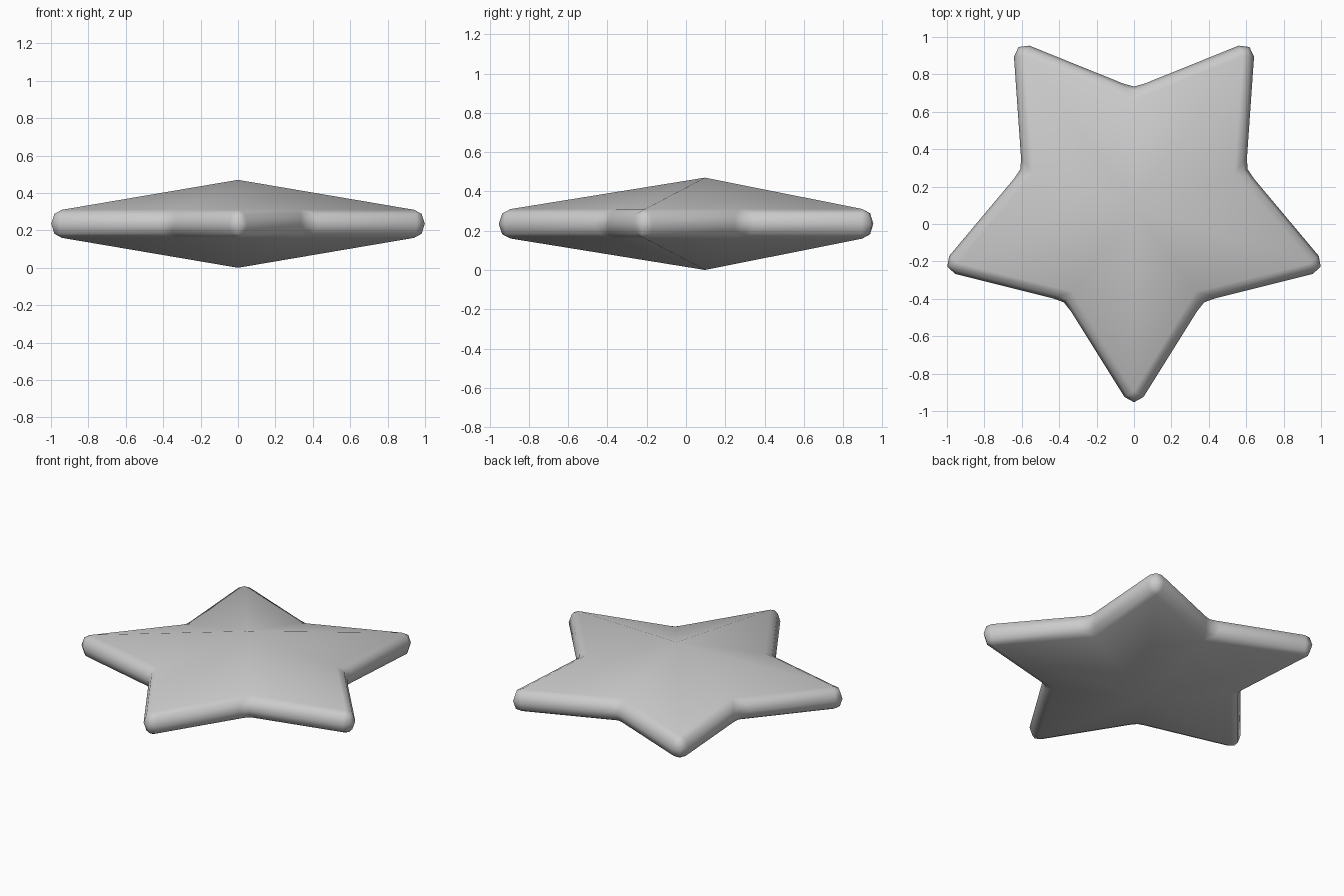
import bpy, bmesh
from math import sin, cos, pi, radians

if "Cube" in bpy.data.objects:
    bpy.data.objects.remove(bpy.data.objects["Cube"])

CY, CZ = 0.097, 0.235          # star centre
R_TIP, R_NOTCH = 0.99, 0.566   # crease outline radii
RIM, HALF = 0.06, 0.075        # rim bulge and half thickness
SPREAD = radians(58)           # half fan of the rounded tips


def polar(r, a):
    return r * cos(a), r * sin(a)


def outline(d):
    """Star outline pushed outwards by d, with 3 points per tip and notch."""
    pts = []
    for i in range(5):
        a = -pi / 2 + i * 2 * pi / 5
        tx, ty = polar(R_TIP, a)
        for s in (-SPREAD, 0, SPREAD):
            ox, oy = polar(d, a + s)
            pts.append((tx + ox, ty + oy))
        b = a + pi / 5
        k = d / RIM
        nx, ny = polar(R_NOTCH, b)
        for side, out in ((0.058, 0.088), (0, 0.072), (-0.058, 0.088)):
            ux, uy = polar(1, b)
            pts.append((nx + k * (out * ux + side * uy),
                        ny + k * (out * uy - side * ux)))
    return pts


# Rounded rim: stacked outlines along a half ellipse
bm = bmesh.new()
loops = []
for j in range(5):
    t = -pi / 2 + j * pi / 4
    d, z = RIM * max(cos(t), 0), CZ + HALF * sin(t)
    loops.append([bm.verts.new((x, y + CY, z)) for x, y in outline(d)])
n = len(loops[0])
for lo, hi in zip(loops, loops[1:]):
    for i in range(n):
        k = (i + 1) % n
        bm.faces.new((lo[i], lo[k], hi[k], hi[i]))

# Pyramid faces rising to the two apexes
for loop, z in ((loops[0], 0), (loops[-1], 2 * CZ)):
    apex = bm.verts.new((0, CY, z))
    for i in range(n):
        bm.faces.new((loop[i], loop[(i + 1) % n], apex))

bmesh.ops.remove_doubles(bm, verts=bm.verts, dist=0.0005)
bmesh.ops.recalc_face_normals(bm, faces=bm.faces)
for f in bm.faces:
    f.smooth = True

mesh = bpy.data.meshes.new("star")
bm.to_mesh(mesh)
bm.free()
bpy.context.collection.objects.link(bpy.data.objects.new("star", mesh))
